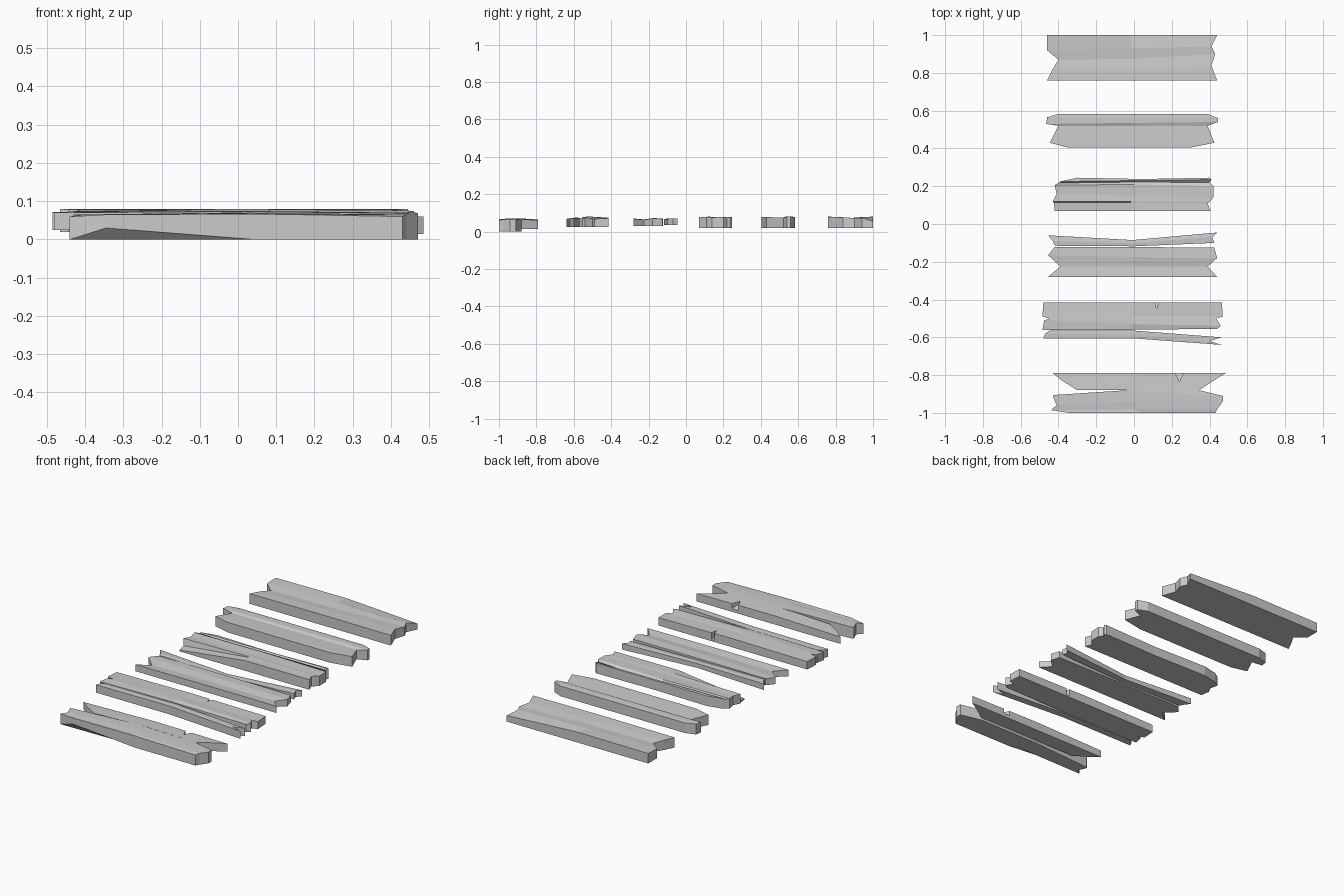
import bpy, bmesh


def board(name, zb, rows, chip=0.0):
    """Splintered board lofted from front to back.
    Row: left x, left y, right x, right y, middle y, top z left / middle / right."""
    bm = bmesh.new()
    grid = []
    for i, (xl, yl, xr, yr, ym, tl, tm, tr) in enumerate(rows):
        bl = zb + (chip if i == 0 else 0)
        pts = ((xl, yl, tl, bl), ((xl + xr) / 2, ym, tm, zb), (xr, yr, tr, zb))
        grid.append([(bm.verts.new((x, y, t)), bm.verts.new((x, y, b)))
                     for x, y, t, b in pts])
    for a, b in zip(grid, grid[1:]):
        for side in (0, 1):
            for c in (0, 1):
                bm.faces.new((a[c][side], a[c + 1][side], b[c + 1][side], b[c][side]))
        for c in (0, 2):
            bm.faces.new((a[c][0], b[c][0], b[c][1], a[c][1]))
    for r in (grid[0], grid[-1]):
        for c in (0, 1):
            bm.faces.new((r[c][0], r[c + 1][0], r[c + 1][1], r[c][1]))
    bmesh.ops.recalc_face_normals(bm, faces=bm.faces)
    me = bpy.data.meshes.new(name)
    bm.to_mesh(me)
    bm.free()
    ob = bpy.data.objects.new(name, me)
    bpy.context.collection.objects.link(ob)
    return ob


def nick(ob, x, y, w, d):
    """Small triangular cut in the back edge of a board."""
    bm = bmesh.new()
    f = bm.faces.new([bm.verts.new(p) for p in
                      ((x - w, y + .01, .03), (x, y - d, .05), (x + w, y + .01, .03))])
    ext = bmesh.ops.extrude_face_region(bm, geom=[f])
    for v in ext['geom']:
        if isinstance(v, bmesh.types.BMVert):
            v.co.z = .12
    bmesh.ops.recalc_face_normals(bm, faces=bm.faces)
    me = bpy.data.meshes.new("nick_cutter")
    bm.to_mesh(me)
    bm.free()
    cut = bpy.data.objects.new("nick_cutter", me)
    bpy.context.collection.objects.link(cut)
    cut.hide_render = True
    cut.hide_viewport = True
    mod = ob.modifiers.new("nick", 'BOOLEAN')
    mod.operation = 'DIFFERENCE'
    mod.object = cut


# front board: thick front half, lower split back half
board("plank_1_front", 0.0, [
    (-.345, -1.0, .43, -1.0, -1.0, .065, .067, .06),
    (-.44, -.985, .44, -.98, -.98, .06, .068, .065),
    (-.41, -.96, .47, -.94, -.94, .065, .07, .065),
    (-.43, -.91, .47, -.91, -.885, .065, .07, .065),
    (-.42, -.905, .345, -.88, -.88, .065, .07, .065)], chip=.03)
p = board("plank_1_back", .015, [
    (-.30, -.88, .345, -.88, -.88, .06, .07, .065),
    (-.38, -.83, .42, -.83, -.83, .058, .067, .063),
    (-.43, -.79, .485, -.79, -.79, .055, .065, .06)])
nick(p, .24, -.79, .025, .045)

# second board with a splinter peeling off its front
board("plank_2_splinter", .025, [
    (-.48, -.605, .465, -.64, -.605, .07, .073, .068),
    (-.47, -.58, .40, -.62, -.585, .07, .075, .07),
    (-.445, -.563, .465, -.60, -.565, .07, .073, .07)])
p = board("plank_2_main", .025, [
    (-.485, -.56, .44, -.555, -.56, .07, .075, .07),
    (-.475, -.51, .46, -.54, -.53, .072, .08, .075),
    (-.445, -.50, .435, -.50, -.50, .072, .08, .07),
    (-.485, -.49, .47, -.49, -.49, .072, .078, .068),
    (-.48, -.415, .465, -.415, -.415, .07, .075, .07)])
nick(p, .12, -.415, .012, .035)

# third board with a bent splinter at its back
board("plank_3_main", .03, [
    (-.455, -.28, .44, -.28, -.28, .068, .07, .068),
    (-.39, -.225, .39, -.225, -.225, .063, .065, .063),
    (-.455, -.165, .44, -.18, -.175, .068, .072, .07),
    (-.42, -.122, .425, -.125, -.122, .068, .07, .068)])
board("plank_3_splinter", .035, [
    (-.42, -.115, .425, -.10, -.118, .068, .062, .068),
    (-.43, -.09, .415, -.07, -.10, .07, .064, .07),
    (-.455, -.06, .44, -.045, -.085, .07, .06, .07)])

# fourth board: broken front left corner and a long crack
board("plank_4", .02, [
    (-.42, .07, .405, .07, .07, .028, .078, .078),
    (-.425, .113, .39, .11, .113, .035, .078, .078),
    (-.43, .118, .40, .118, .118, .074, .08, .078),
    (-.41, .16, .42, .14, .15, .073, .078, .076),
    (-.42, .205, .42, .20, .21, .078, .078, .078),
    (-.40, .217, .40, .22, .222, .075, .06, .075),
    (-.39, .225, .41, .235, .23, .078, .078, .078),
    (-.30, .245, .40, .245, .238, .078, .075, .078)])

# fifth board
board("plank_5", .02, [
    (-.35, .405, .30, .405, .405, .078, .078, .078),
    (-.445, .43, .425, .43, .43, .078, .078, .078),
    (-.40, .52, .39, .52, .52, .074, .074, .074),
    (-.465, .53, .445, .54, .535, .08, .08, .08),
    (-.46, .565, .445, .56, .565, .08, .08, .08),
    (-.40, .583, .39, .583, .583, .078, .078, .078)])

# back board: notched ends and a sloping chip at the back right
board("plank_6", .02, [
    (-.46, .76, .44, .76, .76, .078, .08, .078),
    (-.43, .82, .41, .84, .83, .076, .077, .076),
    (-.40, .87, .43, .90, .875, .07, .072, .072),
    (-.46, .92, .41, .94, .93, .075, .077, .074),
    (-.46, 1.0, .44, 1.0, 1.0, .077, .08, .055)])
